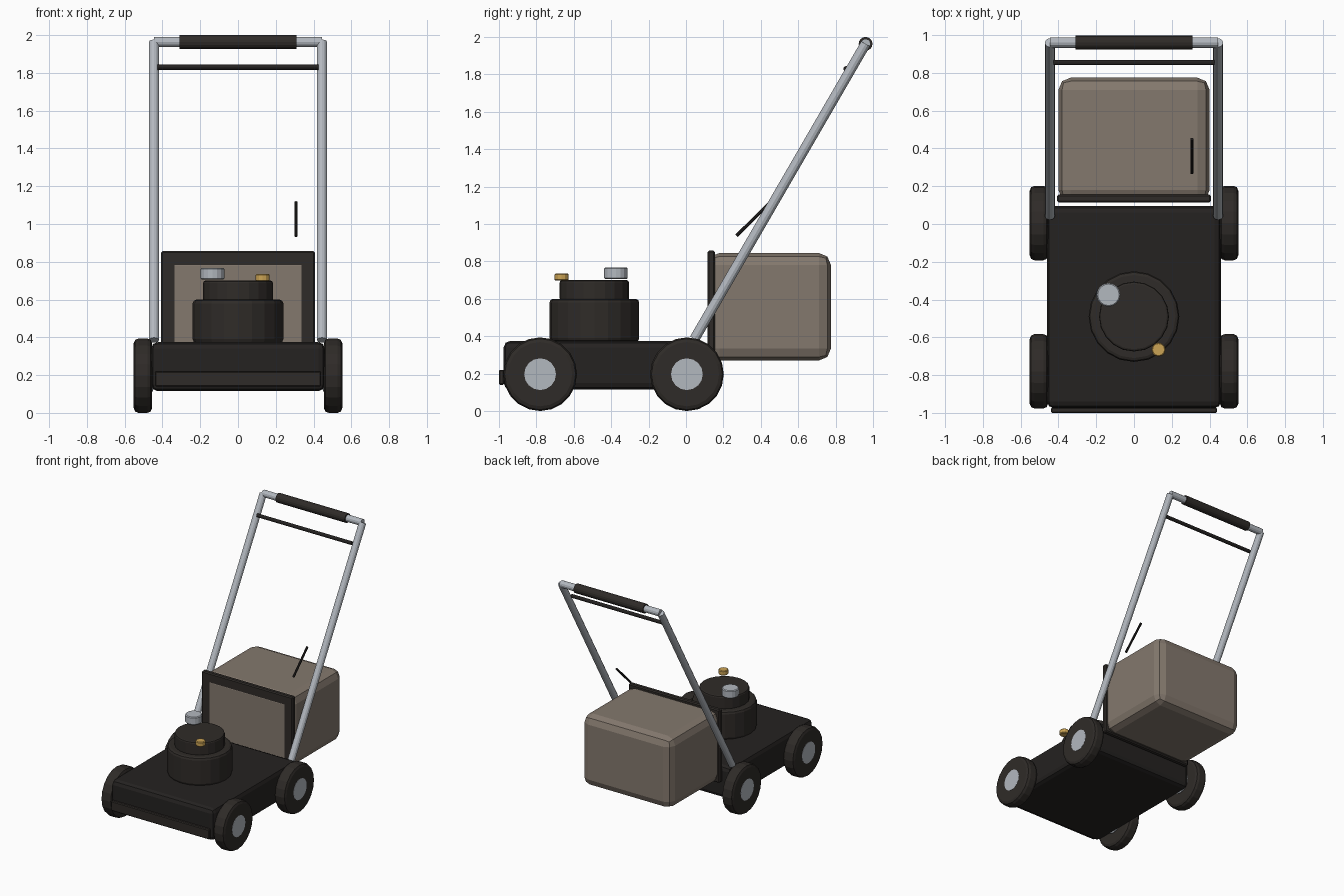
import bpy
from mathutils import Vector

if "Cube" in bpy.data.objects:
    bpy.data.objects.remove(bpy.data.objects["Cube"])


def material(name, rgb):
    m = bpy.data.materials.new(name)
    m.diffuse_color = (*rgb, 1)
    m.use_nodes = True
    m.node_tree.nodes["Principled BSDF"].inputs["Base Color"].default_value = m.diffuse_color
    return m


BLACK = material("black", (0.018, 0.016, 0.015))
DARK = material("dark", (0.028, 0.024, 0.021))
METAL = material("metal", (0.45, 0.48, 0.52))
TAUPE = material("taupe", (0.23, 0.19, 0.155))
GOLD = material("gold", (0.6, 0.37, 0.09))


def finish(ob, name, mat, bevel, segments):
    ob.name = name
    ob.data.materials.append(mat)
    if bevel:
        mod = ob.modifiers.new("bevel", 'BEVEL')
        mod.width = bevel
        mod.segments = segments
        mod.limit_method = 'ANGLE'
    return ob


def box(name, lo, hi, mat, bevel=0.0, segments=2):
    lo, hi = Vector(lo), Vector(hi)
    bpy.ops.mesh.primitive_cube_add(size=1, location=(lo + hi) / 2)
    ob = bpy.context.object
    ob.scale = hi - lo
    bpy.ops.object.transform_apply(location=False, rotation=False, scale=True)
    return finish(ob, name, mat, bevel, segments)


def rod(name, a, b, radius, mat, sides=12, bevel=0.0, segments=2):
    a, b = Vector(a), Vector(b)
    bpy.ops.mesh.primitive_cylinder_add(vertices=sides, radius=radius,
                                        depth=(b - a).length, location=(a + b) / 2)
    ob = bpy.context.object
    ob.rotation_euler = (b - a).to_track_quat('Z', 'Y').to_euler()
    return finish(ob, name, mat, bevel, segments)


# Deck and front bumper
box("deck", (-0.46, -0.975, 0.115), (0.46, 0.095, 0.375), BLACK, 0.035)
box("front_bumper", (-0.44, -1.0, 0.14), (0.44, -0.972, 0.22), DARK, 0.006, 1)

# Engine with air cap and fuel cap
rod("engine_base", (0, -0.49, 0.37), (0, -0.49, 0.60), 0.24, DARK, 20, 0.02)
rod("engine_cover", (0, -0.49, 0.59), (0, -0.49, 0.70), 0.185, DARK, 20, 0.012)
rod("air_cap", (-0.135, -0.375, 0.705), (-0.135, -0.375, 0.768), 0.063, METAL, 16, 0.006, 1)
rod("fuel_cap", (0.13, -0.665, 0.697), (0.13, -0.665, 0.735), 0.037, GOLD, 12, 0.005, 1)

# Wheels with flush hubs
for side in (-1, 1):
    for label, y in (("front", -0.78), ("rear", 0.005)):
        rod(f"{label}_wheel", (side * 0.455, y, 0.197), (side * 0.552, y, 0.197),
            0.197, DARK, 20, 0.025)
        rod(f"{label}_hub", (side * 0.45, y, 0.197), (side * 0.553, y, 0.197),
            0.085, METAL, 16)

# Grass bag and its front plate
box("grass_bag", (-0.40, 0.114, 0.27), (0.40, 0.775, 0.845), TAUPE, 0.065)
box("bag_frame", (-0.407, 0.115, 0.265), (0.407, 0.155, 0.857), DARK, 0.008, 1)

# Handle: side tubes, crossbar, grip and bail bar
TOP_Y, TOP_Z = 0.96, 1.963
for side in (-1, 1):
    rod("handle_tube", (side * 0.445, 0.045, 0.385), (side * 0.445, TOP_Y, TOP_Z), 0.027, METAL)
rod("handle_crossbar", (-0.445, TOP_Y, TOP_Z), (0.445, TOP_Y, TOP_Z), 0.027, METAL)
rod("handle_grip", (-0.31, TOP_Y, TOP_Z), (0.31, TOP_Y, TOP_Z), 0.037, DARK, 16)
rod("bail_bar", (-0.425, 0.855, 1.83), (0.425, 0.855, 1.83), 0.014, BLACK)

# Starter cord handle
rod("starter_cord", (0.307, 0.27, 0.937), (0.307, 0.45, 1.115), 0.009, BLACK, 8)
